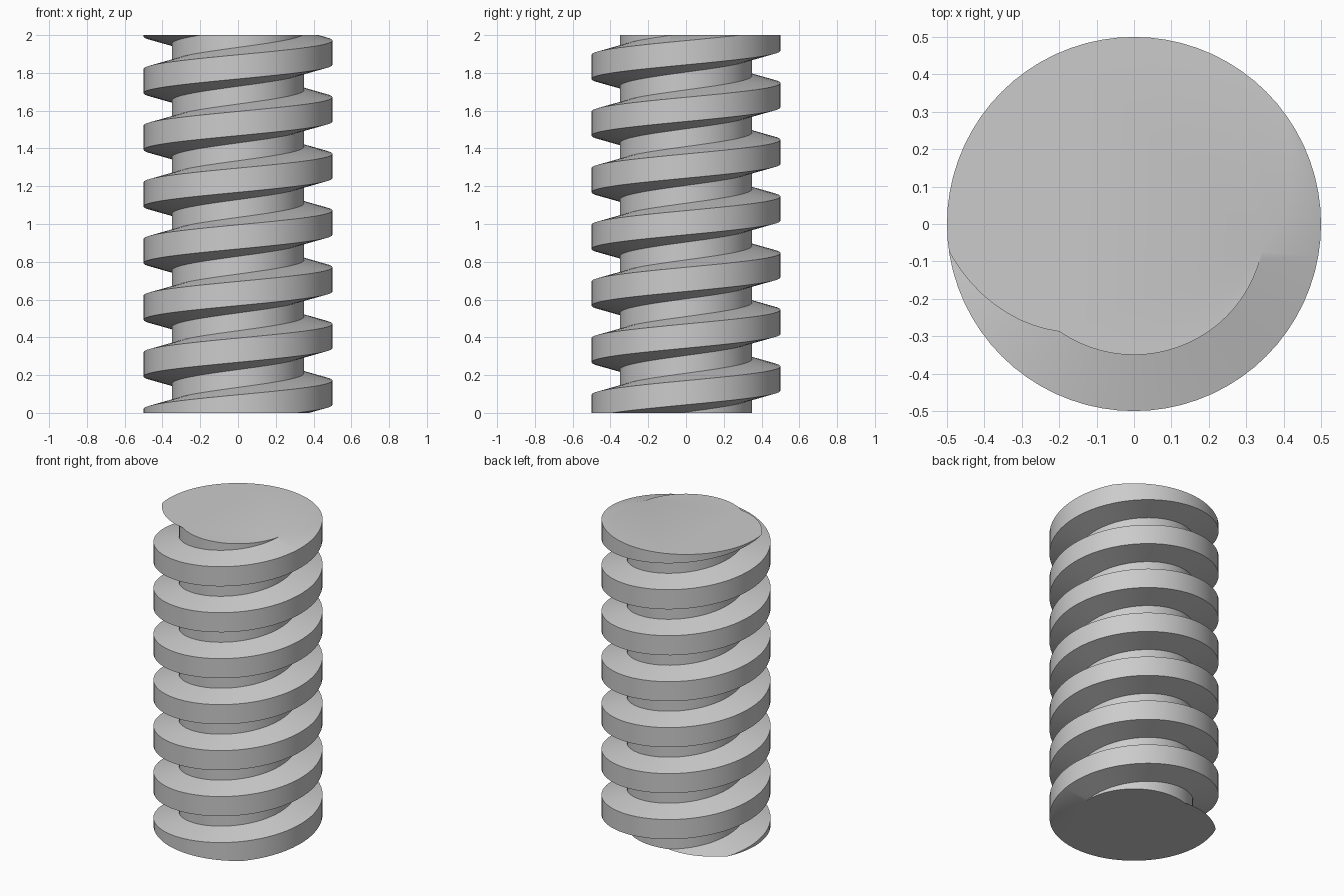
import bpy, bmesh
from math import cos, sin, tau

cube = bpy.data.objects.get("Cube")
if cube:
    bpy.data.objects.remove(cube)

PITCH, HEIGHT, STEPS = 0.3, 2.0, 72
START = 0.107  # height of the thread centre at angle zero
ROOT, CREST = 0.35, 0.5
# Thread section: radius and height from the thread centre
PROFILE = [(ROOT, -0.103), (CREST, -0.064), (CREST, 0.064), (ROOT, 0.103)]

steel = bpy.data.materials.new("plain grey")
steel.use_nodes = True
grey = (0.6, 0.6, 0.6, 1)
steel.diffuse_color = grey
steel.node_tree.nodes["Principled BSDF"].inputs["Base Color"].default_value = grey

# Sweep the section along a helix that overshoots both ends
bm = bmesh.new()
rings = []
for i in range(-2 * STEPS, 9 * STEPS):
    a = tau * i / STEPS
    z = START + PITCH * i / STEPS
    rings.append([bm.verts.new((r * cos(a), r * sin(a), z + dz)) for r, dz in PROFILE])

for i in range(len(rings) - 1):
    a, b = rings[i], rings[i + 1]
    for j in range(3):
        bm.faces.new((a[j], b[j], b[j + 1], a[j + 1]))
    # Core wall between this turn and the next
    if i + STEPS + 1 < len(rings):
        c, d = rings[i + STEPS], rings[i + STEPS + 1]
        bm.faces.new((a[3], b[3], d[0], c[0]))

# Trim both ends flat and cap them
for z, up in ((0, -1), (HEIGHT, 1)):
    cut = bmesh.ops.bisect_plane(
        bm, geom=bm.verts[:] + bm.edges[:] + bm.faces[:], dist=1e-6,
        plane_co=(0, 0, z), plane_no=(0, 0, up), clear_outer=True)
    rim = [e for e in cut["geom_cut"] if isinstance(e, bmesh.types.BMEdge)]
    bmesh.ops.triangle_fill(bm, edges=rim, use_beauty=True, normal=(0, 0, up))
bmesh.ops.recalc_face_normals(bm, faces=bm.faces[:])

mesh = bpy.data.meshes.new("threaded_rod")
bm.to_mesh(mesh)
bm.free()
mesh.materials.append(steel)
rod = bpy.data.objects.new("threaded_rod", mesh)
bpy.context.collection.objects.link(rod)

# Smooth round faces, crisp thread edges
bpy.ops.object.select_all(action="DESELECT")
rod.select_set(True)
bpy.context.view_layer.objects.active = rod
bpy.ops.object.shade_smooth_by_angle(angle=0.6)
